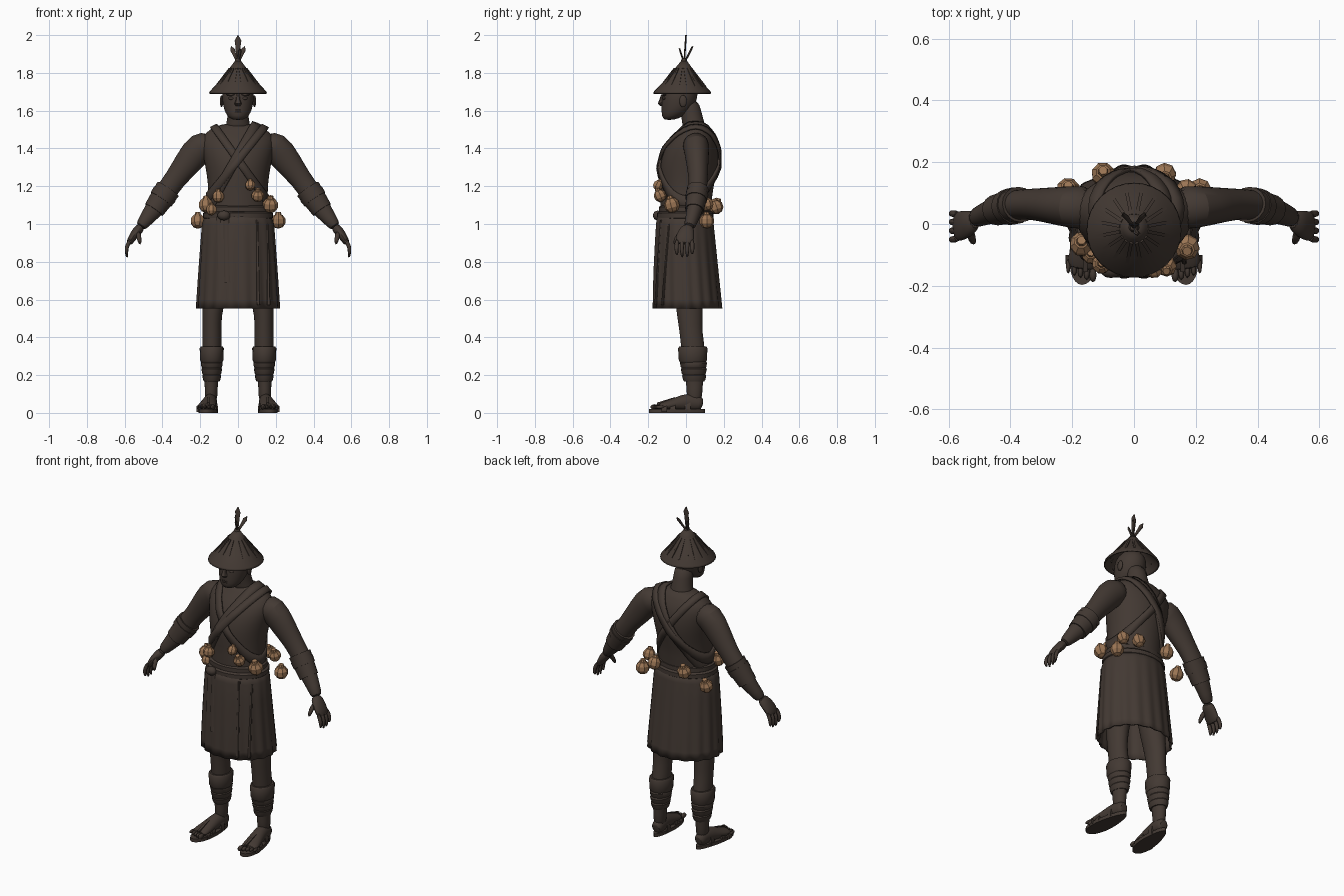
import bpy, bmesh, math, random
from mathutils import Vector, Matrix
from mathutils.bvhtree import BVHTree

random.seed(4)
cube = bpy.data.objects.get("Cube")
if cube:
    bpy.data.objects.remove(cube)

X, Y, Z = Vector((1, 0, 0)), Vector((0, 1, 0)), Vector((0, 0, 1))


def material(name, rgb):
    m = bpy.data.materials.new(name)
    m.use_nodes = True
    m.diffuse_color = (*rgb, 1)
    m.node_tree.nodes["Principled BSDF"].inputs["Base Color"].default_value = (*rgb, 1)
    return m


UMBER = material("dark_umber", (0.056, 0.041, 0.033))
TAN = material("gourd_tan", (0.33, 0.18, 0.09))


def finish(bm, name, mat=UMBER, mirror=False, subsurf=0, thick=0, smooth=True):
    """Turn a bmesh into a named, coloured and shaded object."""
    bmesh.ops.recalc_face_normals(bm, faces=bm.faces)
    me = bpy.data.meshes.new(name)
    bm.to_mesh(me)
    bm.free()
    me.materials.append(mat)
    ob = bpy.data.objects.new(name, me)
    bpy.context.collection.objects.link(ob)
    if thick:
        mod = ob.modifiers.new("Thickness", "SOLIDIFY")
        mod.thickness, mod.offset = thick, 0
    if mirror:
        ob.modifiers.new("Mirror", "MIRROR").use_mirror_merge = False
    if subsurf:
        mod = ob.modifiers.new("Smooth", "SUBSURF")
        mod.levels = mod.render_levels = subsurf
    if smooth:
        bpy.ops.object.select_all(action="DESELECT")
        ob.select_set(True)
        bpy.context.view_layer.objects.active = ob
        bpy.ops.object.shade_smooth_by_angle(angle=math.radians(40))
    return ob


def loft(bm, rings, n=16, ref=Y, axis=None, caps=True, folds=0, depth=0):
    """Skin elliptical rings (x, y, z, half width, half depth) along a path."""
    pts = [Vector(r[:3]) for r in rings]
    loops = []
    for i, r in enumerate(rings):
        t = axis or (pts[min(i + 1, len(pts) - 1)] - pts[max(i - 1, 0)]).normalized()
        u = ref.cross(t).normalized()
        v = t.cross(u)
        loop = []
        for k in range(n):
            a = math.tau * k / n
            s = 1 + depth * i / len(rings) * math.cos(folds * a)
            loop.append(bm.verts.new(pts[i] + s * (u * r[3] * math.cos(a) + v * r[-1] * math.sin(a))))
        loops.append(loop)
    for a, b in zip(loops, loops[1:]):
        for k in range(n):
            bm.faces.new((a[k], a[(k + 1) % n], b[(k + 1) % n], b[k]))
    if caps:
        bm.faces.new(loops[0])
        bm.faces.new(loops[-1])


def part(name, rings, n=16, ref=Y, axis=None, caps=True, folds=0, depth=0, **kw):
    bm = bmesh.new()
    loft(bm, rings, n, ref, axis, caps, folds, depth)
    return finish(bm, name, **kw)


def box(bm, center, size, rot=None):
    m = Matrix.Translation(center) @ (rot or Matrix()) @ Matrix.Diagonal((*size, 1))
    return bmesh.ops.create_cube(bm, size=1, matrix=m)["verts"]


def ball(bm, center, size, seg=12):
    m = Matrix.Translation(center) @ Matrix.Diagonal((*size, 1))
    bmesh.ops.create_uvsphere(bm, u_segments=seg, v_segments=8, radius=1, matrix=m)


# Torso and neck
bm = bmesh.new()
loft(bm, [(0, -.005, 1.0, .17, .14), (0, 0, 1.1, .158, .135), (0, .005, 1.2, .158, .14),
          (0, .015, 1.3, .172, .158), (0, .028, 1.4, .195, .145), (0, .042, 1.46, .195, .115),
          (0, .05, 1.5, .155, .08), (0, .05, 1.535, .08, .06)], n=24, axis=Z)
bm.normal_update()
body_tree = BVHTree.FromBMesh(bm)
finish(bm, "torso", subsurf=1)
part("neck", [(0, .05, 1.48, .085, .065), (0, .04, 1.53, .06, .06), (0, .025, 1.6, .054, .056),
              (0, .01, 1.66, .054, .056)], axis=Z, subsurf=1)

# Head with face details
part("head", [(0, -.09, 1.55, .03, .025), (0, -.07, 1.57, .058, .06), (0, -.045, 1.61, .077, .085),
              (0, -.035, 1.66, .085, .095), (0, -.03, 1.71, .085, .095), (0, -.025, 1.75, .06, .07),
              (0, -.025, 1.77, .02, .02)], n=20, axis=Z, subsurf=1)
bm = bmesh.new()
loft(bm, [(0, -.12, 1.685, .009, .012), (0, -.128, 1.655, .012, .014), (0, -.134, 1.637, .02, .016),
          (0, -.126, 1.625, .012, .01)], n=8, axis=Z)
for z in (1.592, 1.603):
    ball(bm, (0, -.116, z), (.027, .014, .006))
finish(bm, "nose_and_lips")
bm = bmesh.new()
ball(bm, (.034, -.115, 1.665), (.017, .01, .008))
ball(bm, (.036, -.114, 1.685), (.026, .012, .007))
ball(bm, (.087, -.015, 1.65), (.009, .02, .032))
finish(bm, "eyes_brows_and_ears", mirror=True)

# Conical hat with radial slats and a crown of feathers
HAT_Y = -.02
part("hat", [(0, HAT_Y, 1.69, .15, .15), (0, HAT_Y, 1.7, .146, .146), (0, HAT_Y + .002, 1.76, .09, .09),
             (0, HAT_Y + .008, 1.83, .036, .036), (0, HAT_Y + .01, 1.862, .012, .012)],
     n=32, axis=Z, caps=False, thick=.008)
bm = bmesh.new()
slope = math.atan2(.16, .125)
for k in range(16):
    turn = Matrix.Rotation(math.tau * (k + .5) / 16, 4, "Z")
    r = .083
    rot = turn @ Matrix.Rotation(slope, 4, "Y")
    box(bm, turn @ Vector((r, 0, 0)) + Vector((0, HAT_Y + .004, 1.774)), (.125, .011, .01), rot)
bmesh.ops.create_cone(bm, segments=12, radius1=.028, radius2=.012, depth=.04, cap_ends=True,
                      matrix=Matrix.Translation((0, HAT_Y + .01, 1.855)))
finish(bm, "hat_slats_and_cap")
bm = bmesh.new()
for tip, w in (((0, 0, 2.0), .018), ((.036, .035, 1.94), .013), ((-.036, .035, 1.94), .013),
               ((.012, -.035, 1.93), .011)):
    base, tip = Vector((0, HAT_Y + .01, 1.85)), Vector(tip)
    pts = [base.lerp(tip, f) for f in (0, .65, .8, 1)]
    loft(bm, [(*p, w * s, .005) for p, s in zip(pts, (.4, .8, 1, .1))], n=6)
finish(bm, "feathers")

# Arms, wrapped cuffs and hands
ARM = [(.13, .05, 1.42, .07, .075), (.2, .055, 1.415, .087, .07), (.265, .06, 1.325, .075, .06),
       (.335, .065, 1.235, .056, .05), (.385, .062, 1.165, .06, .05), (.435, .05, 1.09, .055, .046),
       (.49, .03, 1.02, .037, .034), (.52, .015, .98, .031, .033)]
part("arm", ARM, mirror=True, subsurf=1)
bm = bmesh.new()
for a, b, grow in ((.0, .28, .008), (.22, .5, .012), (.45, 1.0, .008)):
    p, q = Vector(ARM[4]), Vector(ARM[5])
    start, end = Vector((.37, .063, 1.185)), Vector((.445, .045, 1.075))
    loft(bm, [(*start.lerp(end, f), .06 + grow - f * .012, .05 + grow - f * .008)
              for f in (a, (a + b) / 2, b)], n=16)
finish(bm, "forearm_wraps", mirror=True)
bm = bmesh.new()
loft(bm, [(.51, .016, .99, .028, .032), (.54, .0, .955, .026, .046), (.565, -.008, .92, .021, .052),
          (.58, -.008, .89, .015, .046)], n=12)
for y, tip in ((-.046, .835), (-.02, .82), (.006, .822), (.031, .84)):
    loft(bm, [(.567, y, .92, .013, .013), (.588, y * 1.1, .885, .012, .012),
              (.592, y * 1.1, .855, .011, .011), (.586, y, tip, .006, .006)], n=8)
loft(bm, [(.53, -.02, .96, .016, .016), (.524, -.052, .925, .014, .014),
          (.518, -.062, .89, .008, .008)], n=8)
finish(bm, "hand", mirror=True, subsurf=1)


# Straps laid over the torso by casting rays outward in a tilted plane
def strap(name, hip, shoulder, width, lift, steps=48):
    hip, shoulder = Vector(hip), Vector(shoulder)
    c, u = (hip + shoulder) / 2, (shoulder - hip).normalized()
    side = u.cross(Y).normalized()
    bm, rows = bmesh.new(), []
    for k in range(steps):
        a = math.tau * k / steps
        d = u * math.cos(a) + Y * math.sin(a)
        row = []
        for s in (-.5, 0, .5):
            o = c + side * width * s
            hit = body_tree.ray_cast(o, d)[0] or o + d * .15
            row.append(bm.verts.new(hit + d * lift))
        rows.append(row)
    for k in range(steps):
        a, b = rows[k], rows[(k + 1) % steps]
        for j in (0, 1):
            bm.faces.new((a[j], a[j + 1], b[j + 1], b[j]))
    finish(bm, name, thick=.012)


strap("right_shoulder_strap", (.15, 0, 1.13), (-.115, .05, 1.5), .04, .004)
strap("left_shoulder_wrap", (-.15, 0, 1.1), (.085, .05, 1.51), .05, .005)
strap("left_shoulder_strap", (-.15, 0, 1.15), (.13, .05, 1.5), .04, .01)

# Pleated skirt, belt, knot and hanging sash
part("skirt", [(0, -.005, 1.06, .165, .14), (0, -.006, 1.0, .185, .148), (0, -.004, .9, .192, .156),
               (0, 0, .75, .202, .167), (0, .006, .6, .211, .176), (0, .008, .552, .213, .178)],
     n=108, axis=Z, caps=False, folds=18, depth=.03, thick=.01)
for name, z, tilt, r in (("belt", 1.045, .0, .186), ("upper_belt", 1.078, .006, .176)):
    part(name, [(0, -.004, z - .02, r - .01, r - .048), (0, -.004, z - .012, r, r - .036),
                (0, -.004, z + .012, r, r - .036), (0, -.004, z + .02, r - .01, r - .048)], n=32, axis=Z)
bm = bmesh.new()
ball(bm, (-.075, -.15, 1.045), (.034, .025, .026))
for x, z0, z1, w in ((-.1, 1.04, .76, .03), (-.06, 1.04, .69, .034), (.1, 1.02, .57, .014), (.155, 1.0, .57, .014)):
    rings = []
    for f in (0, .5, 1):
        z = z0 + (z1 - z0) * f
        rx, ry = .185 + (1 - z) * .055, .148 + (1 - z) * .06
        y = -ry * math.sqrt(1 - (x / rx) ** 2) - .008
        rings.append((x + .008 * f, y, z, w / 2 * (1 + .2 * f), .007))
    loft(bm, rings, n=8, axis=Z)
finish(bm, "sash_knot_and_tails")

# Legs, shin guards and bands
part("leg", [(.1, .01, .8, .085, .085), (.125, .015, .62, .065, .075), (.138, .02, .52, .052, .07),
             (.138, .025, .43, .05, .06), (.138, .04, .33, .053, .066), (.14, .045, .22, .042, .052),
             (.142, .045, .13, .033, .042), (.142, .045, .05, .036, .042)], axis=Z, mirror=True, subsurf=1)
bm = bmesh.new()
for z0, z1, r0, r1 in ((.268, .352, .056, .061), (.235, .275, .05, .055), (.2, .242, .046, .052),
                       (.165, .207, .041, .047)):
    y = .036 + (.35 - z1) * .05
    loft(bm, [(.139, y, z0, r0, r0 + .012), (.139, y, z0 + .01, r0 + .005, r0 + .018),
              (.139, y, z1 - .01, r1 + .003, r1 + .017), (.139, y, z1, r1 - .003, r1 + .01)], axis=Z)
finish(bm, "shin_wraps", mirror=True)

# Feet with sandals
part("foot", [(.142, .09, .045, .025, .025), (.143, .07, .05, .035, .042), (.146, .02, .06, .036, .05),
              (.155, -.05, .048, .042, .036), (.165, -.11, .037, .05, .024), (.17, -.15, .032, .048, .016)],
     ref=Z, mirror=True, subsurf=1)
bm = bmesh.new()
for k, size in enumerate((.015, .012, .011, .01, .009)):
    ball(bm, (.133 + k * .02, -.165 + k * .007, .031), (size * .8, .024, size), seg=8)
finish(bm, "toes", mirror=True)
bm = bmesh.new()
for z in (0, .02):
    outline = []
    for k in range(32):
        a = math.tau * k / 32
        f = (1 - math.sin(a)) / 2
        w = .036 + .026 * f
        outline.append(bm.verts.new((.141 + .027 * f + w * math.cos(a), .1 - .297 * f, z)))
    bm.faces.new(outline)
bmesh.ops.bridge_loops(bm, edges=[e for e in bm.edges])
finish(bm, "sandal_sole", mirror=True)
bm = bmesh.new()
for x, y, w, h in ((.166, -.115, .055, .05), (.158, -.07, .049, .064), (.147, .01, .042, .09)):
    loft(bm, [(x, y + .014, .015, w, h - .01), (x, y - .014, .015, w, h - .019)], ref=Z, axis=-Y)
box(bm, (.158, -.105, .062), (.014, .1, .014), Matrix.Rotation(.3, 4, "X"))
bmesh.ops.bisect_plane(bm, geom=bm.verts[:] + bm.edges[:] + bm.faces[:], plane_co=(0, 0, .005),
                       plane_no=Z, clear_inner=True)
finish(bm, "sandal_straps", mirror=True)

# Faceted gourds hung around the waist
GOURDS = [(-.17, -.065, 1.1, .04), (-.105, -.13, 1.145, .033), (.065, -.148, 1.205, .028),
          (.105, -.137, 1.15, .034), (.172, -.075, 1.1, .042), (.213, .11, 1.015, .04),
          (-.213, .11, 1.015, .04), (-.1, .16, 1.09, .04), (.1, .16, 1.09, .038), (.17, .11, 1.105, .036),
          (-.14, -.1, 1.075, .03)]
for i, (x, y, z, r) in enumerate(GOURDS):
    spin = Matrix.Translation((x, y, z)) @ Matrix.Rotation(random.uniform(-.5, .5), 4, "X") \
        @ Matrix.Rotation(random.uniform(0, 3), 4, "Z")
    bm = bmesh.new()
    bmesh.ops.create_uvsphere(bm, u_segments=8, v_segments=5, radius=r, matrix=spin)
    bmesh.ops.create_cone(bm, segments=8, radius1=r * .45, radius2=r * .35, depth=r * .4, cap_ends=True,
                          matrix=spin @ Matrix.Translation((0, 0, r)))
    finish(bm, f"gourd_{i + 1}", TAN, smooth=False)
